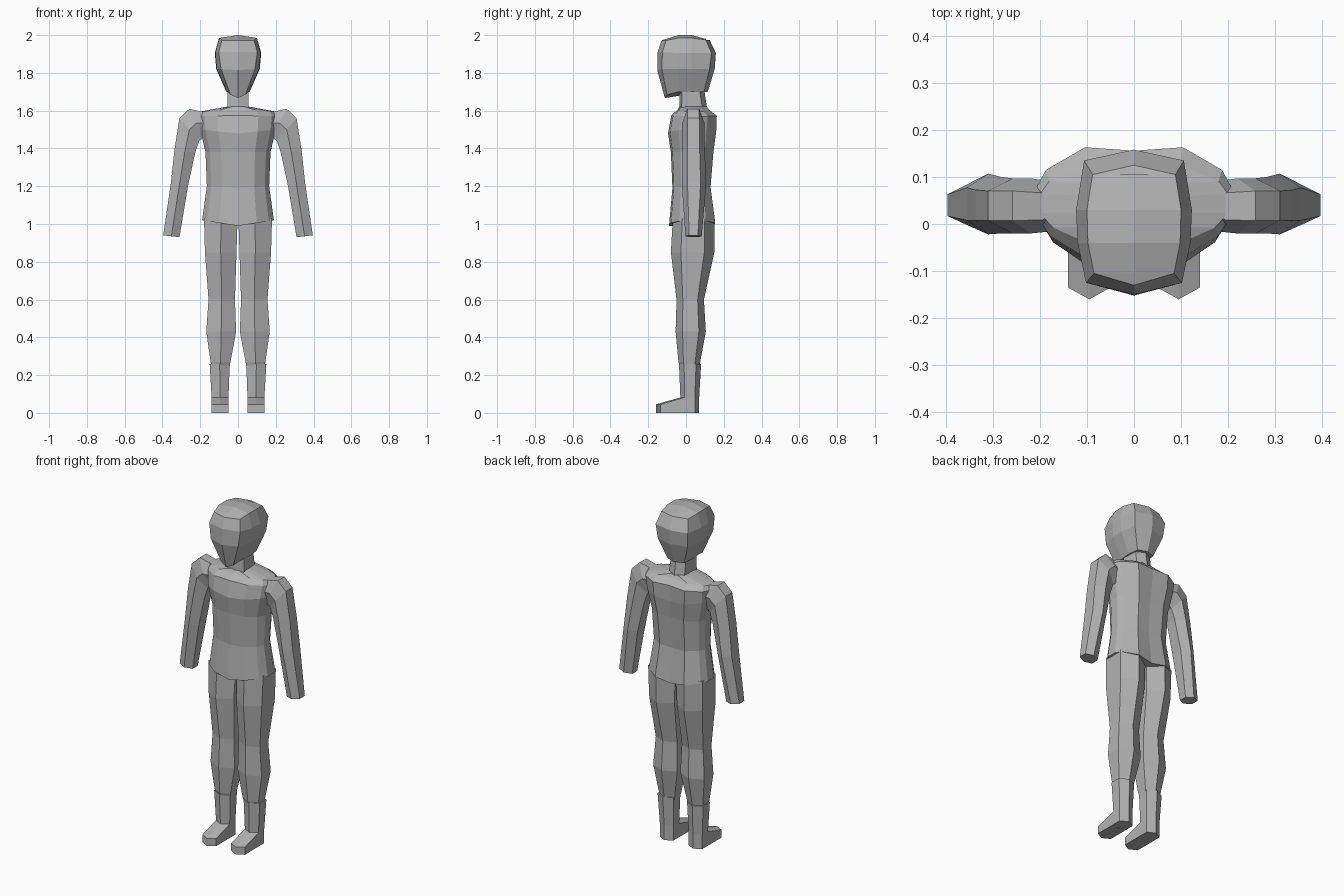
import bpy, bmesh

if "Cube" in bpy.data.objects:
    bpy.data.objects.remove(bpy.data.objects["Cube"])

grey = bpy.data.materials.new("plain grey")
grey.diffuse_color = (0.45, 0.45, 0.45, 1)
grey.use_nodes = True
grey.node_tree.nodes["Principled BSDF"].inputs["Base Color"].default_value = grey.diffuse_color


def loft(name, rings, mirror=False, caps=True, strip_top=False):
    """Skin closed rings of points; optionally mirror across x = 0."""
    bm = bmesh.new()
    rows = [[bm.verts.new(p) for p in r] for r in rings]
    n = len(rows[0])
    for a, b in zip(rows, rows[1:]):
        for i in range(n):
            j = (i + 1) % n
            bm.faces.new((a[i], a[j], b[j], b[i]))
    if caps:
        bm.faces.new(rows[0][::-1])
        if not strip_top:
            bm.faces.new(rows[-1])
    if strip_top:  # close a symmetric ring with cross strips
        t = rows[-1]
        for i in range(n // 2):
            f = [t[i], t[i + 1], t[(n - i - 1) % n], t[(n - i) % n]]
            bm.faces.new(list(dict.fromkeys(f)))
    bmesh.ops.recalc_face_normals(bm, faces=bm.faces)
    me = bpy.data.meshes.new(name)
    bm.to_mesh(me)
    bm.free()
    me.materials.append(grey)
    ob = bpy.data.objects.new(name, me)
    bpy.context.collection.objects.link(ob)
    if mirror:
        m = ob.modifiers.new("mirror", "MIRROR")
        m.use_axis[0] = True
    return ob


def both(half):
    """Complete a half ring that starts and ends on x = 0."""
    return half + [(-x, y, z) for x, y, z in half[-2:0:-1]]


def hexagon(x0, x1, y0, y1, z0, z1):
    """Six-sided ring with points front and back, flat inner and outer sides."""
    xm, zm, d = (x0 + x1) / 2, (z0 + z1) / 2, (y1 - y0) * 0.23
    return [(xm, y0, zm), (x1, y0 + d, z1), (x1, y1 - d, z1),
            (xm, y1, zm), (x0, y1 - d, z0), (x0, y0 + d, z0)]


# Legs: inner x, outer x, front y, back y, z
legs = [(0.045, 0.14, -0.03, 0.07, 0.24), (0.04, 0.145, -0.04, 0.075, 0.27),
        (0.01, 0.168, -0.055, 0.105, 0.43), (0.016, 0.156, -0.05, 0.095, 0.6),
        (0.008, 0.175, -0.08, 0.15, 0.85), (0.002, 0.18, -0.07, 0.15, 1.03)]
loft("legs", [hexagon(*r, r[4]) for r in legs], mirror=True)

# Boot shafts
boots = [(0.05, 0.14, -0.03, 0.07, 0.0), (0.05, 0.14, -0.03, 0.07, 0.085),
         (0.044, 0.15, -0.037, 0.08, 0.26)]
loft("boot_shafts", [hexagon(*r, r[4]) for r in boots], mirror=True)

# Feet, skinned from ankle to toe
feet = []
for side_y, mid_y, top in ((-0.005, -0.025, 0.083), (-0.135, -0.16, 0.045)):
    feet.append([(0.05, side_y, 0), (0.095, mid_y, 0), (0.14, side_y, 0),
                 (0.14, side_y, top), (0.095, mid_y, top), (0.05, side_y, top)])
loft("feet", feet, mirror=True)

# Torso: half width, front y, back y, centre z, side z
torso = [(0.19, -0.09, 0.155, 0.99, 1.02), (0.165, -0.072, 0.13, 1.19, 1.2),
         (0.172, -0.08, 0.145, 1.38, 1.38), (0.2, -0.095, 0.16, 1.48, 1.5),
         (0.208, -0.078, 0.163, 1.575, 1.57), (0.2, -0.045, 0.125, 1.605, 1.595)]
shape = [(0, 0), (0.52, 0.04), (0.86, 0.22), (1, 0.4), (1, 0.64), (0.9, 0.8),
         (0.5, 1), (0, 0.97)]
rings = [both([(w * fx, f + (b - f) * fy, zc + (zs - zc) * fx) for fx, fy in shape])
         for w, f, b, zc, zs in torso]
rings.append(both([(0.055 * fx, -0.035 + 0.145 * fy, 1.622) for fx, fy in shape]))
loft("torso", rings)

# Neck
loft("neck", [both([(0, f, z), (0.055, f + 0.012, z), (0.05, b - 0.025, z), (0, b, z)])
              for f, b, z in ((-0.035, 0.112, 1.61), (-0.033, 0.095, 1.72))])

# Arms: inner x, outer x, front y, back y, inner z, outer z
arms = [(0.31, 0.396, -0.003, 0.083, 0.93, 0.94), (0.265, 0.355, -0.022, 0.107, 1.2, 1.22),
        (0.226, 0.337, -0.02, 0.1, 1.38, 1.39), (0.205, 0.31, -0.02, 0.097, 1.44, 1.56),
        (0.18, 0.258, -0.02, 0.097, 1.46, 1.61), (0.15, 0.19, -0.015, 0.09, 1.47, 1.595)]
loft("arms", [hexagon(*r) for r in arms], mirror=True)

# Head: jaw, cheeks, brow and crown half rings
head = [
    [(0, -0.112, 1.667), (0.04, -0.1, 1.685), (0.055, -0.04, 1.7),
     (0.062, 0.03, 1.7), (0.055, 0.095, 1.7), (0, 0.115, 1.7)],
    [(0, -0.152, 1.815), (0.09, -0.128, 1.82), (0.112, -0.04, 1.82),
     (0.115, 0.03, 1.82), (0.098, 0.125, 1.82), (0, 0.152, 1.82)],
    [(0, -0.15, 1.91), (0.102, -0.125, 1.91), (0.12, -0.04, 1.905),
     (0.123, 0.03, 1.905), (0.106, 0.135, 1.905), (0, 0.158, 1.905)],
    [(0, -0.13, 1.972), (0.085, -0.105, 1.972), (0.098, -0.04, 1.985),
     (0.1, 0.03, 1.985), (0.088, 0.105, 1.975), (0, 0.125, 1.975)]]
ob = loft("head", [both(h) for h in head], strip_top=True)

# Gentle dome along the middle of the crown
bm = bmesh.new()
bm.from_mesh(ob.data)
cross = [e for e in bm.edges if all(v.co.z > 1.96 for v in e.verts)
         and abs(e.verts[0].co.x + e.verts[1].co.x) < 1e-4]
mids = [v for v in bmesh.ops.subdivide_edges(bm, edges=cross, cuts=1)["geom_inner"]
        if isinstance(v, bmesh.types.BMVert)]
for v in mids:
    v.co.z = 2.0 if -0.08 < v.co.y < 0.08 else 1.98
bm.to_mesh(ob.data)
bm.free()
